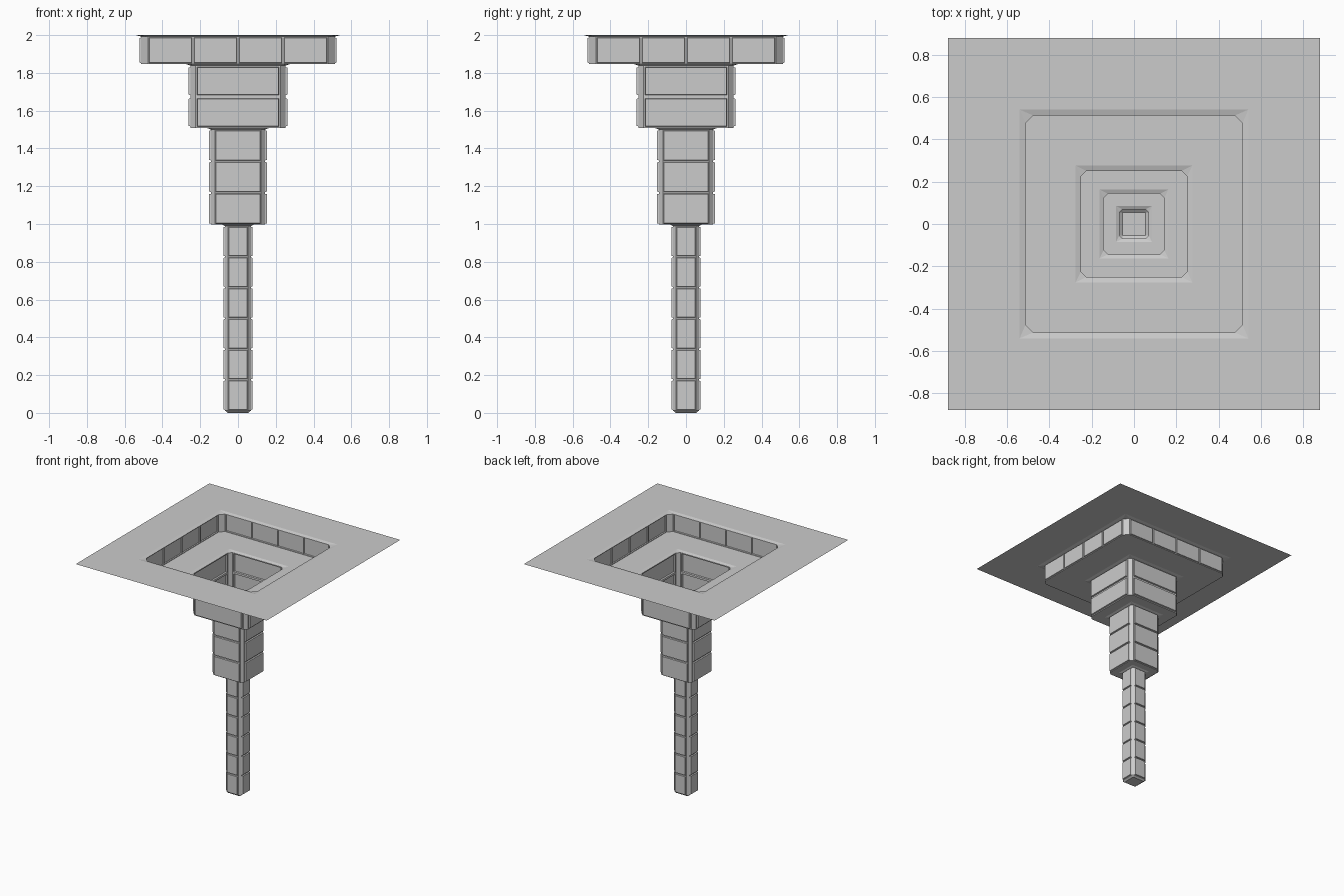
import bpy, bmesh
from mathutils import Vector

if "Cube" in bpy.data.objects:
    bpy.data.objects.remove(bpy.data.objects["Cube"])


def ring(half, chamfer, z):
    """Square ring with cut corners, counter-clockwise from above."""
    h, i = half, half - chamfer
    pts = [(-i, -h), (i, -h), (h, -i), (h, i), (i, h), (-i, h), (-h, i), (-h, -i)]
    return [Vector((x, y, z)) for x, y in pts]


def quad(bm, *pts):
    return bm.faces.new([bm.verts.new(p) for p in pts])


def bridge(bm, a, b, sides=range(8)):
    for i in sides:
        j = (i + 1) % 8
        quad(bm, a[i], a[j], b[j], b[i])


def finish(bm, name):
    bmesh.ops.remove_doubles(bm, verts=bm.verts[:], dist=0.0002)
    me = bpy.data.meshes.new(name)
    bm.to_mesh(me)
    bm.free()
    ob = bpy.data.objects.new(name, me)
    bpy.context.collection.objects.link(ob)


def shaft(name, lip, half, chamfer, top, base, cols, rows, frame, depth, next_lip):
    bm = bmesh.new()
    # sloped lip, chamfered corner posts
    drop = 0.008
    upper, lower = ring(half, chamfer, top - drop), ring(half, chamfer, base)
    bridge(bm, ring(lip, 0, top), upper)
    bridge(bm, upper, lower, (1, 3, 5, 7))
    # panelled walls
    panels = []
    for s in (0, 2, 4, 6):
        def at(u, v):
            return upper[s].lerp(upper[s + 1], u) + Vector((0, 0, (base - top + drop) * v))
        for c in range(cols):
            for r in range(rows):
                u0, u1, v0, v1 = c / cols, (c + 1) / cols, r / rows, (r + 1) / rows
                panels.append(quad(bm, at(u0, v0), at(u1, v0), at(u1, v1), at(u0, v1)))
    bm.normal_update()
    bmesh.ops.inset_individual(bm, faces=panels, thickness=frame, depth=0)
    bm.normal_update()
    bmesh.ops.inset_individual(bm, faces=panels, thickness=0.004, depth=-depth)
    # floor, open around the next shaft
    if next_lip:
        bridge(bm, lower, ring(next_lip, 0, base))
    else:
        bottom = ring(half - chamfer, 0, 0)
        bridge(bm, lower, bottom)
        quad(bm, *bottom[::2])
    finish(bm, name)


# ground around the pit
bm = bmesh.new()
bridge(bm, ring(0.88, 0, 2), ring(0.541, 0, 2))
finish(bm, "ground_rim")

# name, lip, half width, chamfer, top, base, columns, rows, frame, depth, next lip
shaft("wide_pit", 0.541, 0.513, 0.036, 2.0, 1.847, 4, 1, 0.007, 0.008, 0.277)
shaft("second_pit", 0.277, 0.251, 0.026, 1.847, 1.508, 1, 2, 0.012, 0.012, 0.163)
shaft("third_pit", 0.163, 0.143, 0.020, 1.508, 0.997, 1, 3, 0.006, 0.010, 0.085)
shaft("deep_shaft", 0.085, 0.069, 0.015, 0.997, 0.012, 1, 6, 0.005, 0.009, None)
